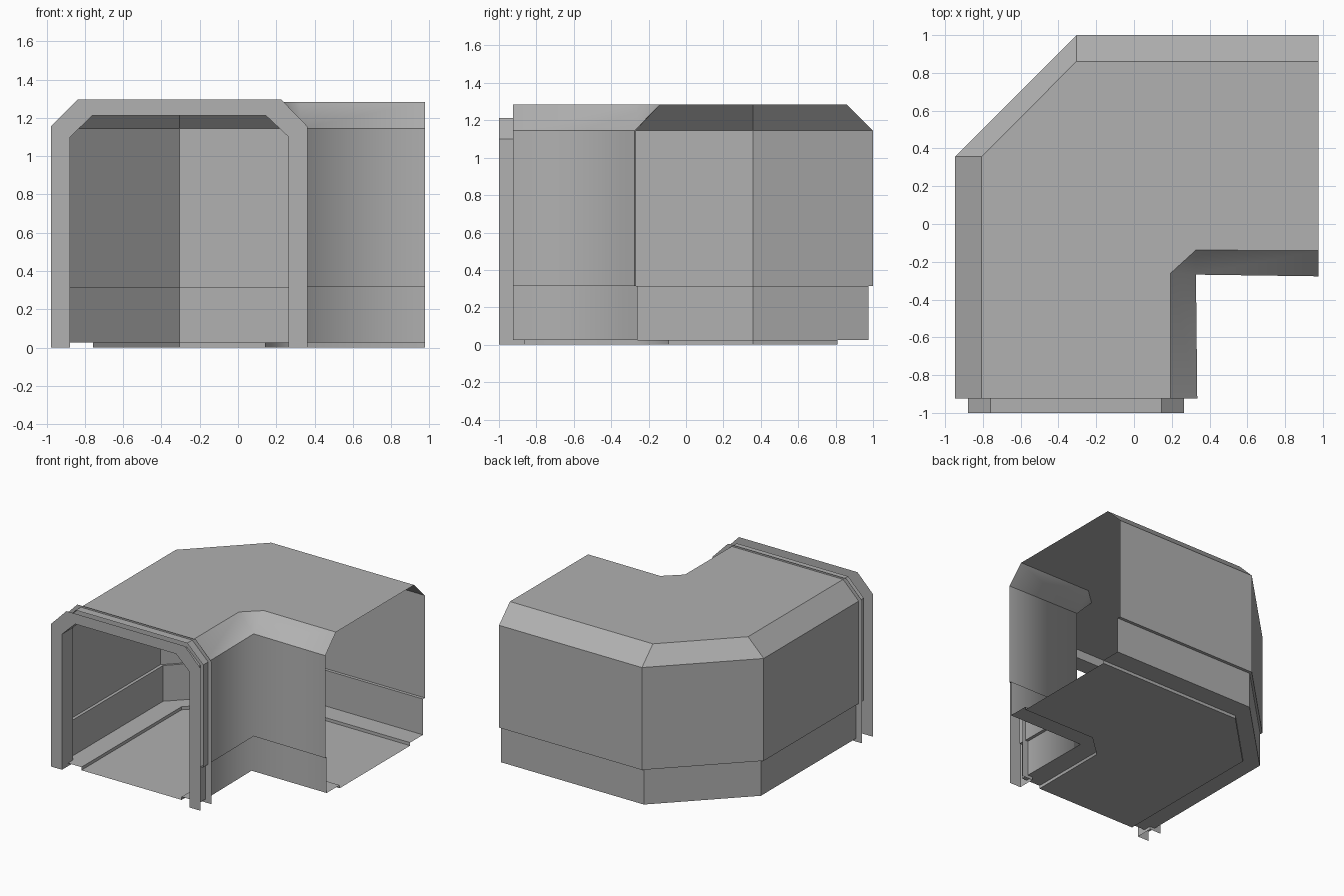
import bpy, bmesh

if "Cube" in bpy.data.objects:
    bpy.data.objects.remove(bpy.data.objects["Cube"])

# Dark grey finish shared by all parts
GREY = bpy.data.materials.new("dark_grey")
GREY.diffuse_color = (.44, .44, .44, 1)
GREY.use_nodes = True
GREY.node_tree.nodes["Principled BSDF"].inputs["Base Color"].default_value = GREY.diffuse_color


def outer_path(d):
    # outside of the bend, inset by d
    return [(-.947 + d, -.925), (-.947 + d, .357), (-.305, 1 - d), (.977, 1 - d)]


def inner_path(d):
    # inside of the bend, inset by d; the corner is cut only at larger insets
    if d < .05:
        corner = (.328 - d, -.268 + d * .4)
        return [(.335 - d, -.925), corner, corner, (.977, -.277 + d * .7)]
    return [(.332 - d, -.925), (.332 - d, -.262), (.328, -.268 + d * .93), (.977, -.277 + d * .97)]


def finish(bm, name):
    bmesh.ops.remove_doubles(bm, verts=bm.verts, dist=.001)
    mesh = bpy.data.meshes.new(name)
    bm.to_mesh(mesh)
    bm.free()
    mesh.materials.append(GREY)
    obj = bpy.data.objects.new(name, mesh)
    bpy.context.collection.objects.link(obj)
    return obj


def strip(bm, a, b, smooth=False):
    # faces between two rows, skipping collapsed edges
    for i in range(len(a) - 1):
        vs = [a[i]]
        for v in (a[i + 1], b[i + 1], b[i]):
            if (v.co - vs[-1].co).length > .001:
                vs.append(v)
        if len(vs) > 2 and (a[i].co != a[i + 1].co or b[i].co != b[i + 1].co):
            bm.faces.new(vs).smooth = smooth


def loft(name, levels):
    # levels: (inset, z); the last level is closed across the passage
    bm = bmesh.new()
    rows = [[[bm.verts.new((x, y, z)) for x, y in path(d)]
             for path in (outer_path, inner_path)] for d, z in levels]
    for (o0, i0), (o1, i1) in zip(rows, rows[1:]):
        strip(bm, o1, o0)
        flat = abs(o0[0].co.z - o1[0].co.z) < .001
        strip(bm, i0, i1, not flat)
    strip(bm, rows[-1][0], rows[-1][1])
    for e in bm.edges:
        if abs(e.verts[0].co.z - e.verts[1].co.z) < .001:
            e.smooth = False
    return finish(bm, name)


# Upper walls, chamfer and roof of the bent passage
loft("wall_and_roof_shell", [(0, .315), (0, 1.145), (.14, 1.284)])

# Inset lower walls, ledge and recessed floor
loft("base_and_floor", [(0, .315), (.025, .315), (.025, .025), (.19, .025), (.19, 0)])

# Front coupling: two thin flanges joined by a collar
OUTER = [(-.978, 0), (-.978, 1.155), (-.838, 1.297), (.225, 1.297), (.363, 1.155), (.363, 0)]
INNER = [(-.878, 0), (-.878, 1.1), (-.76, 1.213), (.145, 1.213), (.265, 1.1), (.265, 0)]


def section(bm, pts, y):
    return [bm.verts.new((x, y, z)) for x, z in pts]


for label, y, flip in (("front_flange", -1, False), ("rear_flange", -.86, True)):
    bm = bmesh.new()
    a, b = section(bm, OUTER, y), section(bm, INNER, y)
    strip(bm, *((b, a) if flip else (a, b)))
    finish(bm, label)

bm = bmesh.new()
strip(bm, section(bm, INNER, -1), section(bm, INNER, -.86))
finish(bm, "coupling_collar")
